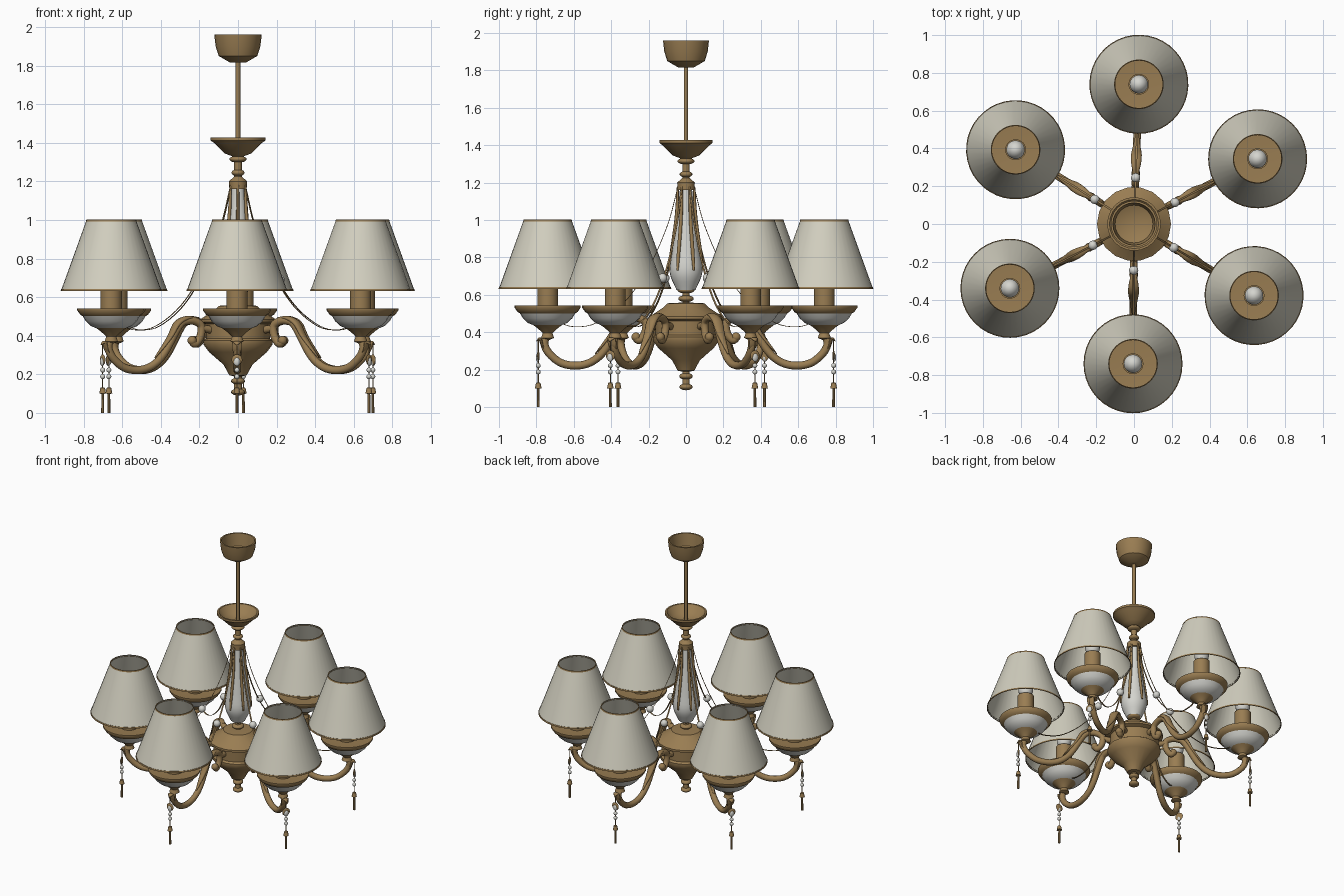
import bpy, bmesh, math
from mathutils import Vector

if "Cube" in bpy.data.objects:
    bpy.data.objects.remove(bpy.data.objects["Cube"])


def material(name, rgb):
    m = bpy.data.materials.new(name)
    m.diffuse_color = (*rgb, 1)
    m.use_nodes = True
    m.node_tree.nodes["Principled BSDF"].inputs["Base Color"].default_value = m.diffuse_color
    return m


BRASS = material("antique_brass", (0.32, 0.205, 0.085))
SHADE = material("cream_fabric", (0.64, 0.62, 0.52))
PORCELAIN = material("white_porcelain", (0.66, 0.66, 0.62))
R = 0.74   # radius of the ring of lamps
P = 0.79   # radius of the hanging pendants


def finish(name, bm, mat, angle=40):
    bmesh.ops.recalc_face_normals(bm, faces=bm.faces)
    me = bpy.data.meshes.new(name)
    bm.to_mesh(me)
    bm.free()
    me.materials.append(mat)
    me.shade_smooth()
    me.set_sharp_from_angle(angle=math.radians(angle))
    ob = bpy.data.objects.new(name, me)
    bpy.context.collection.objects.link(ob)
    return ob


def spline(pts, steps):
    """Smooth curve through the points."""
    p = [Vector(q) for q in pts]
    p = [2 * p[0] - p[1]] + p + [2 * p[-1] - p[-2]]
    path = []
    for a, b, c, d in zip(p, p[1:], p[2:], p[3:]):
        for s in range(steps):
            t = s / steps
            path.append(0.5 * (2 * b + (c - a) * t + (2 * a - 5 * b + 4 * c - d) * t * t
                               + (3 * b - a - 3 * c + d) * t ** 3))
    return path + [p[-2]]


def skin(bm, rings):
    for a, b in zip(rings, rings[1:]):
        n = len(a)
        for i in range(n):
            bm.faces.new((a[i], a[(i + 1) % n], b[(i + 1) % n], b[i]))


def lathe(name, mat, profile, x=0.0, n=24, smooth=0):
    """Revolve (radius, z) points round a vertical axis at x."""
    if smooth:
        profile = spline(profile, smooth)
    bm = bmesh.new()
    rings = [[bm.verts.new((x + r * math.cos(2 * math.pi * i / n),
                            r * math.sin(2 * math.pi * i / n), z)) for i in range(n)]
             for r, z in profile]
    skin(bm, rings)
    bmesh.ops.remove_doubles(bm, verts=bm.verts, dist=1e-5)
    return finish(name, bm, mat)


def tube(name, mat, pts, r0, r1=None, flat=1.0, n=10, steps=5):
    """Sweep along (x, z) points; radius swells from r1 at the ends to r0 in the middle."""
    r1 = r0 if r1 is None else r1
    path = spline(pts, steps)
    bm = bmesh.new()
    rings = []
    for i, q in enumerate(path):
        t = (path[min(i + 1, len(path) - 1)] - path[max(i - 1, 0)]).normalized()
        r = r1 + (r0 - r1) * math.sin(math.pi * i / (len(path) - 1))
        ring = []
        for k in range(n):
            u = 2 * math.pi * k / n
            h = r * flat * math.cos(u)
            ring.append(bm.verts.new((q.x - t.y * h, r * math.sin(u), q.y + t.x * h)))
        rings.append(ring)
    skin(bm, rings)
    bm.faces.new(rings[0])
    bm.faces.new(rings[-1])
    return finish(name, bm, mat, 60)


def ball(name, mat, x, z, r, sx=1.0, sz=1.0):
    bm = bmesh.new()
    bmesh.ops.create_uvsphere(bm, u_segments=16, v_segments=9, radius=r)
    for v in bm.verts:
        v.co = Vector((x + v.co.x * sx, v.co.y, z + v.co.z * sz))
    return finish(name, bm, mat, 60)


# Ceiling canopy, rod and upper dish
lathe("ceiling_canopy", BRASS, [(0, 1.815), (0.04, 1.815), (0.1, 1.85), (0.116, 1.9),
                                (0.123, 1.96), (0.112, 1.96), (0.1, 1.87), (0, 1.83)])
lathe("hanging_rod", BRASS, [(0.012, 1.35), (0.012, 1.82)], n=12)
lathe("upper_dish", BRASS, [(0.03, 1.33), (0.07, 1.345), (0.125, 1.4), (0.142, 1.412),
                            (0.142, 1.427), (0.13, 1.427), (0.09, 1.38), (0, 1.355)])

# Neck, vase column, body and finial on the central axis
lathe("column_neck", BRASS, [(0.02, 0.1), (0.02, 0.64)], n=16)
lathe("upper_neck", BRASS, [(0.02, 1.16), (0.02, 1.34)], n=16)
lathe("vase_cap", BRASS, [(0, 1.16), (0.045, 1.16), (0.047, 1.2), (0.02, 1.225)])
for z, r in ((1.315, 0.045), (1.245, 0.034), (0.625, 0.046), (0.58, 0.042),
             (0.165, 0.036), (0.108, 0.036)):
    ball("turned_knob", BRASS, 0, z, r, sz=0.018 / r)
lathe("vase_column", PORCELAIN, [(0.03, 1.19), (0.046, 1.03), (0.073, 0.84), (0.087, 0.72),
                                 (0.05, 0.625)], smooth=4)
lathe("central_body", BRASS, [(0, 0.56), (0.1, 0.555), (0.12, 0.535), (0.196, 0.485),
                              (0.196, 0.47), (0.168, 0.46), (0.165, 0.385), (0.18, 0.375),
                              (0.18, 0.355), (0.15, 0.315), (0.075, 0.25), (0.045, 0.195),
                              (0, 0.185)], n=18)

# One arm, built along +x; everything made from here on is repeated
central = set(bpy.data.objects)
tube("scroll_arm", BRASS, [(0.272, 0.375), (0.25, 0.358), (0.22, 0.395), (0.215, 0.45),
                           (0.25, 0.475), (0.3, 0.477), (0.345, 0.45), (0.43, 0.31),
                           (0.5, 0.245), (0.58, 0.222), (0.665, 0.235), (0.73, 0.285),
                           (0.757, 0.34), (R, 0.39)], 0.021)
ball("scroll_tip", BRASS, 0.268, 0.375, 0.024)
tube("arm_leaf", BRASS, [(0.24, 0.493), (0.3, 0.491), (0.355, 0.463), (0.4, 0.39),
                         (0.485, 0.285)], 0.03, 0.006, flat=0.5)
tube("arm_tip_leaf", BRASS, [(0.735, 0.285), (0.765, 0.325), (0.78, 0.365), (0.8, 0.352)],
     0.027, 0.004, flat=0.35)
tube("arm_body_joint", BRASS, [(0.15, 0.43), (0.22, 0.44)], 0.02)

# Candle cup: brass base, porcelain bowl, brass rim, candle and bulb
lathe("cup_base", BRASS, [(0, 0.355), (0.035, 0.37), (0.026, 0.395), (0.038, 0.408),
                          (0.062, 0.428), (0.082, 0.442), (0, 0.45)], R)
lathe("cup_bowl", PORCELAIN, [(0.075, 0.438), (0.105, 0.45), (0.132, 0.475), (0.15, 0.505)], R)
lathe("cup_rim", BRASS, [(0.145, 0.5), (0.16, 0.508), (0.177, 0.532), (0.177, 0.542),
                         (0.165, 0.542), (0, 0.515)], R)
lathe("candle_sleeve", BRASS, [(0.055, 0.515), (0.055, 0.72), (0, 0.72)], R)
ball("light_bulb", PORCELAIN, R, 0.77, 0.05, sz=1.2)

# Lamp shade with thin trims
lathe("lamp_shade", SHADE, [(0.26, 0.635), (0.128, 1.0)], R, 40)
for name, r, z in (("shade_bottom_trim", 0.26, 0.637), ("shade_top_trim", 0.129, 0.997)):
    lathe(name, BRASS, [(r - 0.003, z - 0.005), (r + 0.002, z - 0.005), (r, z + 0.005),
                        (r - 0.004, z + 0.005)], R, 40)

# Rib on the vase, and the draped ribbon with its bead
tube("vase_rib", BRASS, [(0.043, 1.18), (0.053, 1.0), (0.08, 0.81), (0.09, 0.73)],
     0.01, 0.006, n=8)
tube("draped_ribbon", BRASS, [(0.045, 1.17), (0.1, 0.97), (0.2, 0.745), (0.33, 0.56),
                              (0.48, 0.45), (0.6, 0.43), (0.685, 0.455)], 0.006, flat=0.3, n=6)
ball("ribbon_bead", PORCELAIN, 0.245, 0.69, 0.025)

# Hanging pendant
tube("pendant_wire", BRASS, [(P, 0.36), (P, 0.12)], 0.003, n=6, steps=1)
ball("pendant_leaf", BRASS, P, 0.275, 0.028, sx=0.25)
ball("pendant_drop", PORCELAIN, P + 0.003, 0.265, 0.017, sx=0.6, sz=1.3)
for z in (0.222, 0.188):
    ball("pendant_bead", PORCELAIN, P, z, 0.013)
lathe("tassel_cap", BRASS, [(0, 0.132), (0.012, 0.13), (0.018, 0.1), (0, 0.098)], P, 10)
lathe("tassel", BRASS, [(0.007, 0.1), (0.008, 0), (0, 0)], P, 8)

# Repeat the arm six times round the column
arm = [ob for ob in bpy.data.objects if ob not in central]
for i, a in enumerate((88, 27.8, -30.8, -90.4, -152.6, 147.9)):
    for part in arm:
        ob = part if i == 0 else part.copy()
        if i:
            bpy.context.collection.objects.link(ob)
        ob.rotation_euler.z = math.radians(a)
